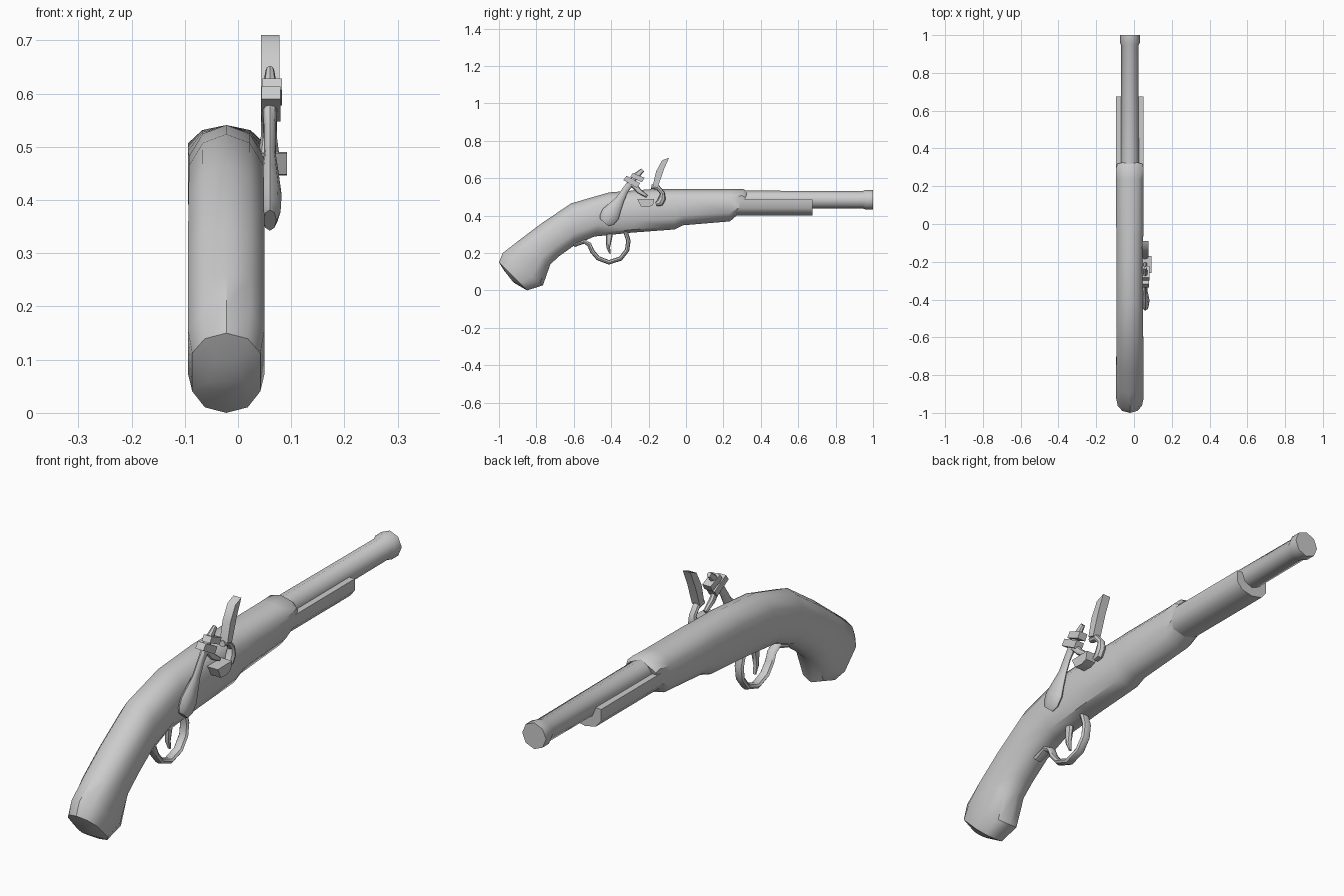
import bpy, bmesh, math
from mathutils import Vector

CX = -0.022  # centre line of stock and barrel


def loft(name, rings, angle=40):
    """Skin a list of closed point rings and cap both ends."""
    bm = bmesh.new()
    vs = [[bm.verts.new(p) for p in r] for r in rings]
    n = len(vs[0])
    for a, b in zip(vs, vs[1:]):
        for i in range(n):
            j = (i + 1) % n
            bm.faces.new((a[i], a[j], b[j], b[i]))
    bm.faces.new(vs[0])
    bm.faces.new(vs[-1])
    bmesh.ops.recalc_face_normals(bm, faces=bm.faces)
    for f in bm.faces:
        f.smooth = True
    me = bpy.data.meshes.new(name)
    bm.to_mesh(me)
    bm.free()
    me.set_sharp_from_angle(angle=math.radians(angle))
    ob = bpy.data.objects.new(name, me)
    bpy.context.collection.objects.link(ob)
    return ob


def section(top, bottom, w):
    """Ten-sided rounded slab section between a top and a bottom (y, z) point."""
    half = [(0, 0), (0.63, 0.07), (1, 0.25), (1, 0.73), (0.63, 0.93), (0, 1)]
    full = half + [(-x, t) for x, t in half[-2:0:-1]]
    t0, b0 = Vector(top), Vector(bottom)
    return [(CX + x * w, *t0.lerp(b0, t)) for x, t in full]


def sweep(name, path, cx, n=8, angle=40):
    """Oval tube along (y, z, half width in x, half thickness) stations."""
    rings = []
    for i, (y, z, hx, hn) in enumerate(path):
        a, b = path[max(i - 1, 0)], path[min(i + 1, len(path) - 1)]
        t = Vector((b[0] - a[0], b[1] - a[1])).normalized()
        ring = []
        for k in range(n):
            c, s = math.cos(2 * math.pi * k / n), math.sin(2 * math.pi * k / n)
            ring.append((cx + hx * c, y - t.y * hn * s, z + t.x * hn * s))
        rings.append(ring)
    return loft(name, rings, angle)


def plate(name, outline, x0, x1):
    """Flat part: a side-view (y, z) outline given thickness in x."""
    return loft(name, [[(x, y, z) for y, z in outline] for x in (x0, x1)])


# Stock from the butt to the front step
loft("stock", [section(*s) for s in (
    ((-0.972, 0.105), (-0.922, 0.042), 0.035),
    ((-1.0, 0.15), (-0.85, 0.0), 0.064),
    ((-0.98, 0.2), (-0.765, 0.027), 0.072),
    ((-0.90, 0.262), (-0.725, 0.14), 0.072),
    ((-0.78, 0.353), (-0.675, 0.185), 0.072),
    ((-0.615, 0.465), (-0.594, 0.243), 0.071),
    ((-0.41, 0.524), (-0.49, 0.288), 0.070),
    ((-0.19, 0.541), (-0.30, 0.308), 0.070),
    ((-0.06, 0.541), (-0.06, 0.326), 0.071),
    ((-0.016, 0.541), (-0.016, 0.348), 0.072),
    ((0.235, 0.541), (0.235, 0.369), 0.072),
    ((0.308, 0.541), (0.275, 0.404), 0.072),
    ((0.328, 0.525), (0.29, 0.41), 0.066),
)])

# Fore-end cradle under the barrel
cradle = [(0.072, 0.487), (0.072, 0.44), (0.048, 0.411), (0, 0.401),
          (-0.048, 0.411), (-0.072, 0.44), (-0.072, 0.487)]
loft("fore_end", [[(CX + x, y, z) for x, z in cradle] for y in (0.2, 0.675)])

# Barrel with flared muzzle
sweep("barrel", [(y, 0.485, r, r) for y, r in (
    (0.2, 0.049), (0.945, 0.046), (0.96, 0.053), (1.0, 0.053))], CX, n=8, angle=50)

# Trigger guard and trigger
sweep("trigger_guard", [(y, z, 0.02, 0.012) for y, z in (
    (-0.60, 0.243), (-0.545, 0.262), (-0.517, 0.245), (-0.502, 0.21),
    (-0.47, 0.172), (-0.412, 0.15), (-0.35, 0.17), (-0.315, 0.215),
    (-0.308, 0.265), (-0.325, 0.32))], CX)
sweep("trigger", [(-0.408, 0.33, 0.014, 0.022), (-0.412, 0.275, 0.013, 0.016),
                  (-0.416, 0.23, 0.011, 0.01), (-0.406, 0.197, 0.007, 0.004)], CX)

# Hammer: heavy foot, slim neck, jaws and top screw
HX = 0.06
sweep("hammer", [
    (-0.436, 0.362, 0.012, 0.03), (-0.422, 0.378, 0.02, 0.046),
    (-0.402, 0.41, 0.022, 0.05), (-0.378, 0.447, 0.017, 0.036),
    (-0.352, 0.487, 0.011, 0.023), (-0.325, 0.535, 0.011, 0.018),
    (-0.295, 0.575, 0.014, 0.018)], HX)
plate("lower_jaw", [(-0.335, 0.59), (-0.318, 0.613), (-0.245, 0.573), (-0.262, 0.548)],
      0.044, 0.08)
plate("upper_jaw", [(-0.298, 0.607), (-0.284, 0.628), (-0.222, 0.602), (-0.236, 0.578)],
      0.046, 0.083)
sweep("jaw_screw", [(-0.30, 0.575, 0.014, 0.016), (-0.26, 0.618, 0.013, 0.016),
                    (-0.232, 0.644, 0.008, 0.011)], HX)
sweep("jaw_tail", [(-0.285, 0.57, 0.012, 0.017), (-0.25, 0.53, 0.012, 0.014),
                   (-0.208, 0.503, 0.009, 0.008)], HX)

# Priming pan
plate("pan", [(-0.26, 0.488), (-0.17, 0.49), (-0.176, 0.456),
              (-0.20, 0.446), (-0.24, 0.448)], 0.03, 0.092)

# Striking plate and its curled foot
plate("frizzen", [(-0.178, 0.56), (-0.15, 0.553), (-0.118, 0.647), (-0.09, 0.71),
                  (-0.128, 0.695), (-0.16, 0.636)], 0.043, 0.078)
sweep("frizzen_foot", [
    (-0.185, 0.555, 0.014, 0.012), (-0.15, 0.55, 0.015, 0.013),
    (-0.126, 0.52, 0.015, 0.013), (-0.128, 0.49, 0.019, 0.02),
    (-0.14, 0.468, 0.019, 0.02), (-0.16, 0.46, 0.014, 0.01)], 0.058)
